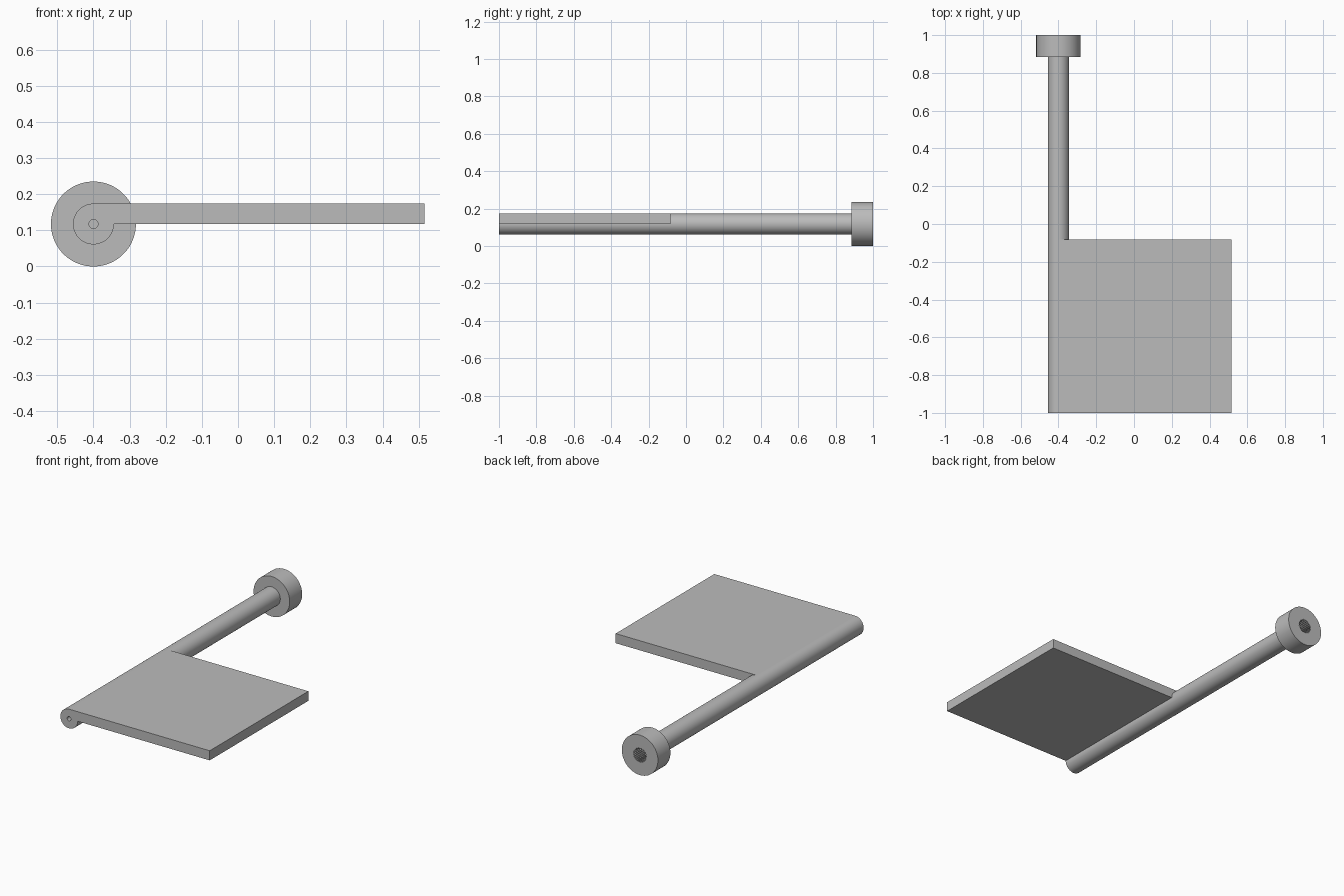
import bpy, bmesh, math

cube = bpy.data.objects.get("Cube")
if cube:
    bpy.data.objects.remove(cube, do_unlink=True)

CX, CZ = -0.4, 0.1175        # shaft axis
SHAFT_R, HEAD_R = 0.0565, 0.1175
SEGMENTS = 100               # four steps per spline tooth
ROOT_R, TIP_R = 0.042, 0.036

grey = bpy.data.materials.new("grey")
grey.use_nodes = True
grey.diffuse_color = (0.5, 0.5, 0.5, 1)
grey.node_tree.nodes["Principled BSDF"].inputs["Base Color"].default_value = (0.5, 0.5, 0.5, 1)


def finish(bm, name):
    bmesh.ops.recalc_face_normals(bm, faces=bm.faces)
    mesh = bpy.data.meshes.new(name)
    bm.to_mesh(mesh)
    bm.free()
    mesh.materials.append(grey)
    obj = bpy.data.objects.new(name, mesh)
    bpy.context.collection.objects.link(obj)
    bpy.ops.object.select_all(action="DESELECT")
    obj.select_set(True)
    bpy.context.view_layer.objects.active = obj
    bpy.ops.object.shade_smooth_by_angle(angle=math.radians(30))
    return obj


def around(radius, i):
    a = 2 * math.pi * i / SEGMENTS
    return CX + radius * math.cos(a), CZ + radius * math.sin(a)


def tooth(i):
    return ROOT_R if i % 4 < 2 else TIP_R


# Hinge shaft with pin hole, round head and splined socket, turned as one solid
profile = [
    (-0.9, 0.0125), (-1, 0.0125),             # pin hole
    (-1, SHAFT_R), (0.884, SHAFT_R),          # shaft
    (0.884, HEAD_R), (1, HEAD_R),             # head
    (1, tooth), (0.9, tooth),                 # splined socket
]
bm = bmesh.new()
rings = []
for y, r in profile:
    ring = []
    for i in range(SEGMENTS):
        x, z = around(r(i) if callable(r) else r, i)
        ring.append(bm.verts.new((x, y, z)))
    rings.append(ring)
for a, b in zip(rings, rings[1:]):
    for i in range(SEGMENTS):
        j = (i + 1) % SEGMENTS
        bm.faces.new((a[i], a[j], b[j], b[i]))
bm.faces.new(rings[0])
bm.faces.new(rings[-1])
finish(bm, "hinge_shaft")

# Flat flap, tangent to the shaft top and fitted to its curve
bm = bmesh.new()
outline = [around(SHAFT_R, i) for i in range(SEGMENTS // 4 + 1)]
outline += [(0.516, CZ + SHAFT_R), (0.516, CZ)]
face = bm.faces.new([bm.verts.new((x, -1, z)) for x, z in outline])
extruded = bmesh.ops.extrude_face_region(bm, geom=[face], use_keep_orig=True)
moved = [v for v in extruded["geom"] if isinstance(v, bmesh.types.BMVert)]
bmesh.ops.translate(bm, verts=moved, vec=(0, 0.917, 0))
finish(bm, "flap_plate")
